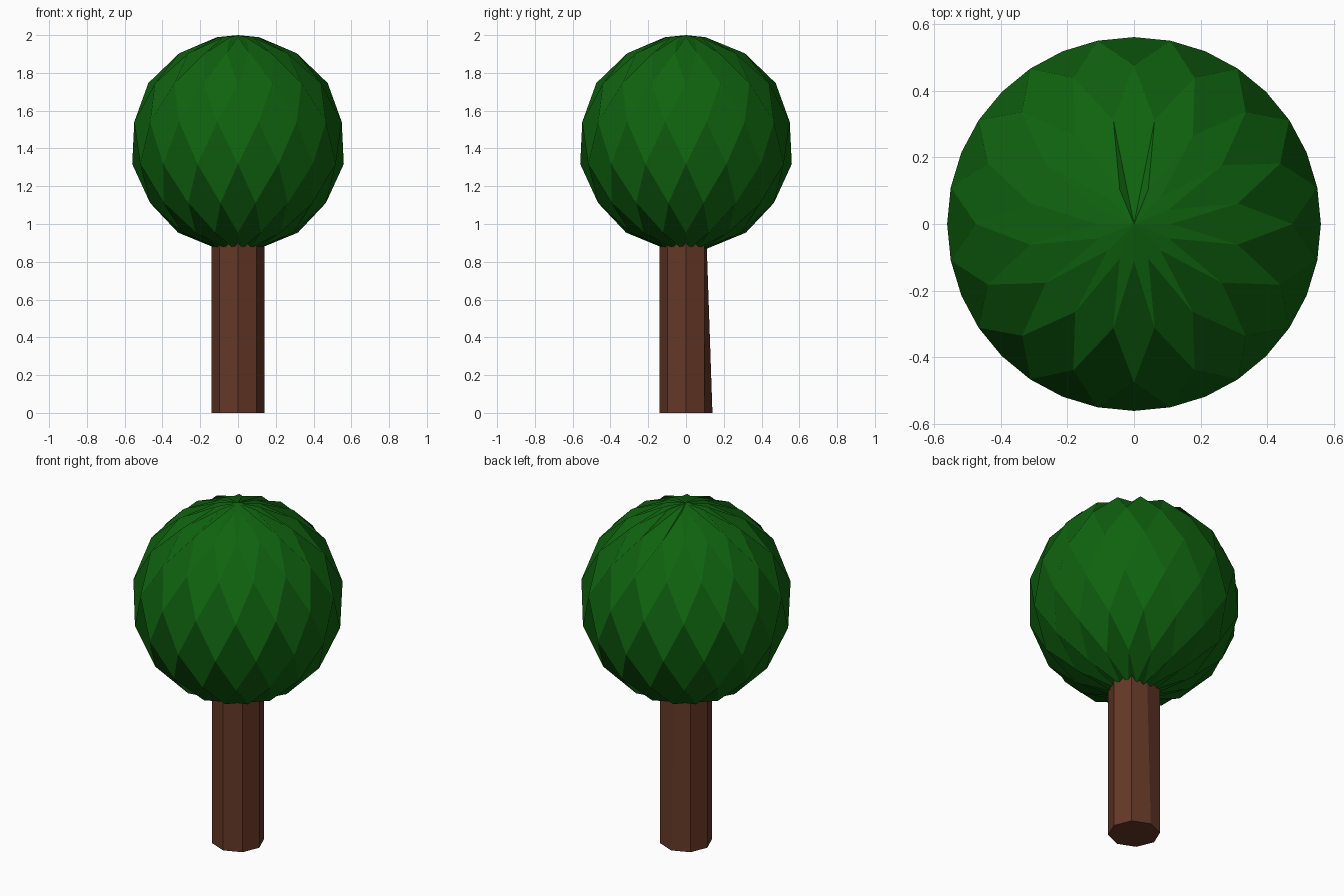
import bpy, bmesh
from math import pi, sin, cos

cube = bpy.data.objects.get("Cube")
if cube:
    bpy.data.objects.remove(cube, do_unlink=True)


def material(name, color):
    mat = bpy.data.materials.new(name)
    mat.use_nodes = True
    mat.diffuse_color = (*color, 1)
    bsdf = next(n for n in mat.node_tree.nodes if n.type == 'BSDF_PRINCIPLED')
    bsdf.inputs["Base Color"].default_value = (*color, 1)
    bsdf.inputs["Roughness"].default_value = 0.9
    return mat


def finish(bm, name, mat):
    bmesh.ops.recalc_face_normals(bm, faces=bm.faces)
    mesh = bpy.data.meshes.new(name)
    bm.to_mesh(mesh)
    bm.free()
    mesh.materials.append(mat)
    obj = bpy.data.objects.new(name, mesh)
    bpy.context.collection.objects.link(obj)
    return obj


def ring(bm, radius, z, count, shift=0.0):
    angles = [pi / 2 + 2 * pi * (i + shift) / count for i in range(count)]
    return [bm.verts.new((radius * cos(a), radius * sin(a), z)) for a in angles]


# Trunk: octagonal post whose back corner tapers away towards the top
SIDES = 8
bm = bmesh.new()
low = ring(bm, 0.14, 0, SIDES)
high = ring(bm, 0.14, 1.2, SIDES)
bm.faces.new(low)
bm.faces.new(high)
for i in range(SIDES):
    j = (i + 1) % SIDES
    bm.faces.new((low[i], low[j], high[j], high[i]))
high[0].co.y = 0.14 * cos(pi / 4)
finish(bm, "trunk", material("bark brown", (0.13, 0.04, 0.02)))

# Foliage: ball of diamond facets spanning staggered rings
COUNT, RINGS, RADIUS = 16, 8, 0.571
CENTRE = 2 - RADIUS
bm = bmesh.new()
top = bm.verts.new((0, 0, CENTRE + RADIUS))
bottom = bm.verts.new((0, 0, CENTRE - RADIUS))
rows = [[top] * COUNT]
for k in range(RINGS):
    t = pi * (k + 0.5) / RINGS
    rows.append(ring(bm, RADIUS * sin(t), CENTRE + RADIUS * cos(t), COUNT, 0.5 * (k % 2)))
rows.append([bottom] * COUNT)
for k in range(1, RINGS + 1):
    for i in range(COUNT):
        j = (i + 1) % COUNT
        m = i if k % 2 else j
        bm.faces.new((rows[k - 1][m], rows[k][i], rows[k + 1][m], rows[k][j]))
# The rear petal runs right up to the crown
bmesh.ops.weld_verts(bm, targetmap={rows[1][0]: top})
finish(bm, "foliage", material("leaf green", (0.005, 0.125, 0.005)))
